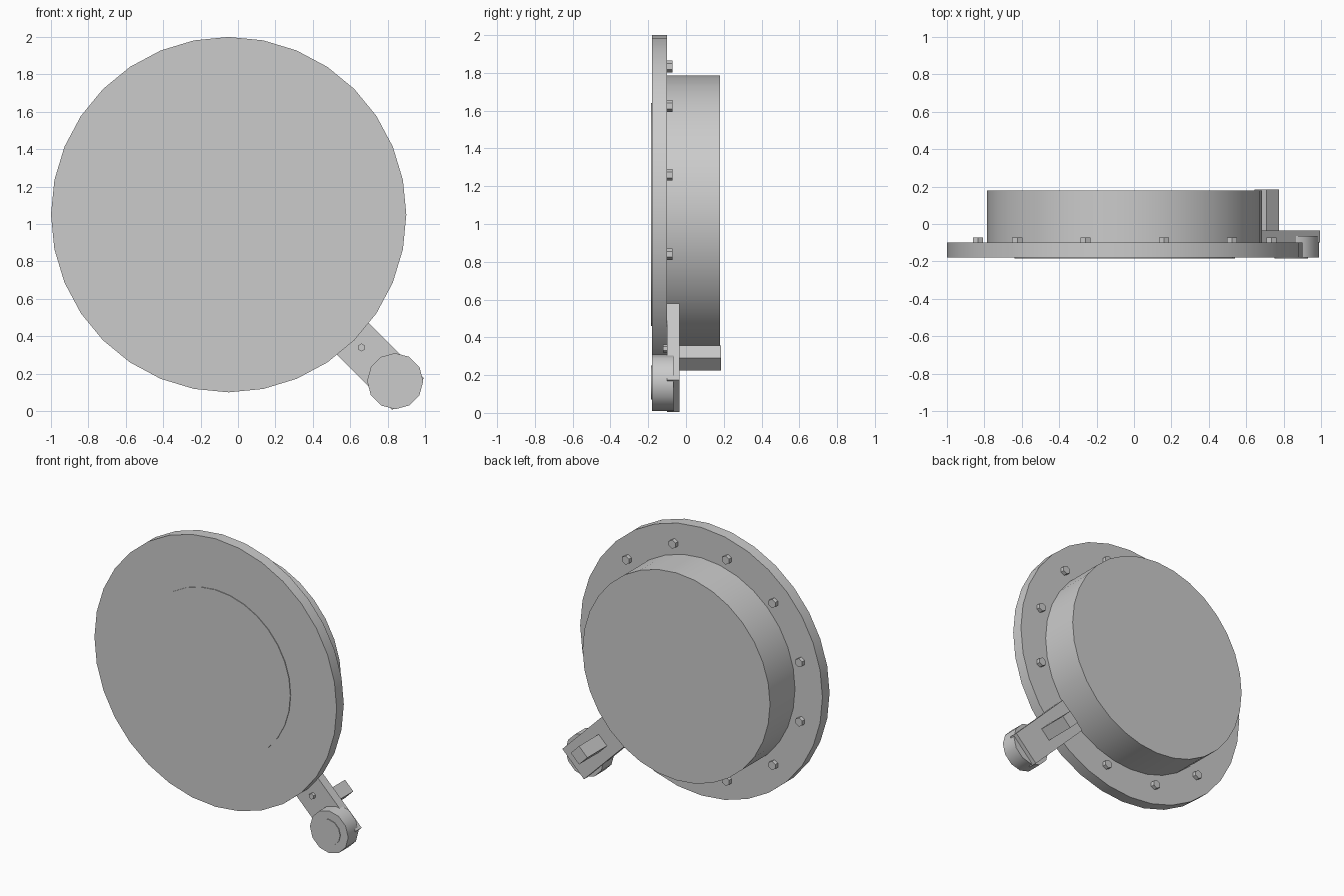
import bpy
import math

default_cube = bpy.data.objects.get("Cube")
if default_cube:
    bpy.data.objects.remove(default_cube, do_unlink=True)

grey = bpy.data.materials.new("plain grey")
grey.use_nodes = True
grey.diffuse_color = (0.6, 0.6, 0.6, 1)
grey.node_tree.nodes["Principled BSDF"].inputs["Base Color"].default_value = (0.6, 0.6, 0.6, 1)

CX, CZ = -0.05, 1.05          # axis of the cover
ARM_TILT = math.radians(45)   # the arm points down and to the left side


def round_part(name, x, z, radius, y0, y1, sides, smooth=True):
    """Cylinder along the depth axis from y0 to y1."""
    bpy.ops.mesh.primitive_cylinder_add(
        vertices=sides, radius=radius, depth=y1 - y0,
        location=(x, (y0 + y1) / 2, z), rotation=(math.pi / 2, 0, 0))
    ob = bpy.context.object
    ob.name = name
    ob.data.materials.append(grey)
    if smooth:
        bpy.ops.object.shade_smooth_by_angle(angle=math.radians(35))
    return ob


def along_arm(distance):
    """Point on the arm's centre line, measured from the cover axis."""
    return CX + distance * math.cos(ARM_TILT), CZ - distance * math.sin(ARM_TILT)


def arm_box(name, d0, d1, width, y0, y1):
    """Box aligned with the arm, from distance d0 to d1."""
    x, z = along_arm((d0 + d1) / 2)
    bpy.ops.mesh.primitive_cube_add(
        size=1, location=(x, (y0 + y1) / 2, z), rotation=(0, ARM_TILT, 0))
    ob = bpy.context.object
    ob.name = name
    ob.scale = (d1 - d0, y1 - y0, width)
    bpy.ops.object.transform_apply(location=False, rotation=False, scale=True)
    ob.data.materials.append(grey)
    return ob


# Cover: wide flange, rear drum and thin front plate
round_part("flange", CX, CZ, 0.95, -0.18, -0.10, 32)
round_part("drum", CX, CZ, 0.735, -0.10, 0.18, 32)
round_part("front_plate", CX, CZ, 0.59, -0.185, -0.18, 32)

# Ring of hexagonal bolts, leaving out the place covered by the arm
for i in range(12):
    angle = math.radians(15 + 30 * i)
    if i == 10:
        continue
    round_part(f"flange_bolt_{i + 1}", CX + 0.812 * math.cos(angle),
               CZ + 0.812 * math.sin(angle), 0.031, -0.10, -0.072, 6, smooth=False)

# Arm with its rear peg, front bolt and round knob
arm_box("arm", 0.785, 1.357, 0.24, -0.10, -0.035)
arm_box("rear_peg", 1.028, 1.12, 0.092, -0.035, 0.185)
round_part("arm_bolt", *along_arm(1.004), 0.021, -0.122, -0.10, 6, smooth=False)
kx, kz = along_arm(1.259)
round_part("knob", kx, kz, 0.15, -0.18, -0.065, 12)
round_part("knob_plate", kx, kz, 0.09, -0.185, -0.18, 12)
